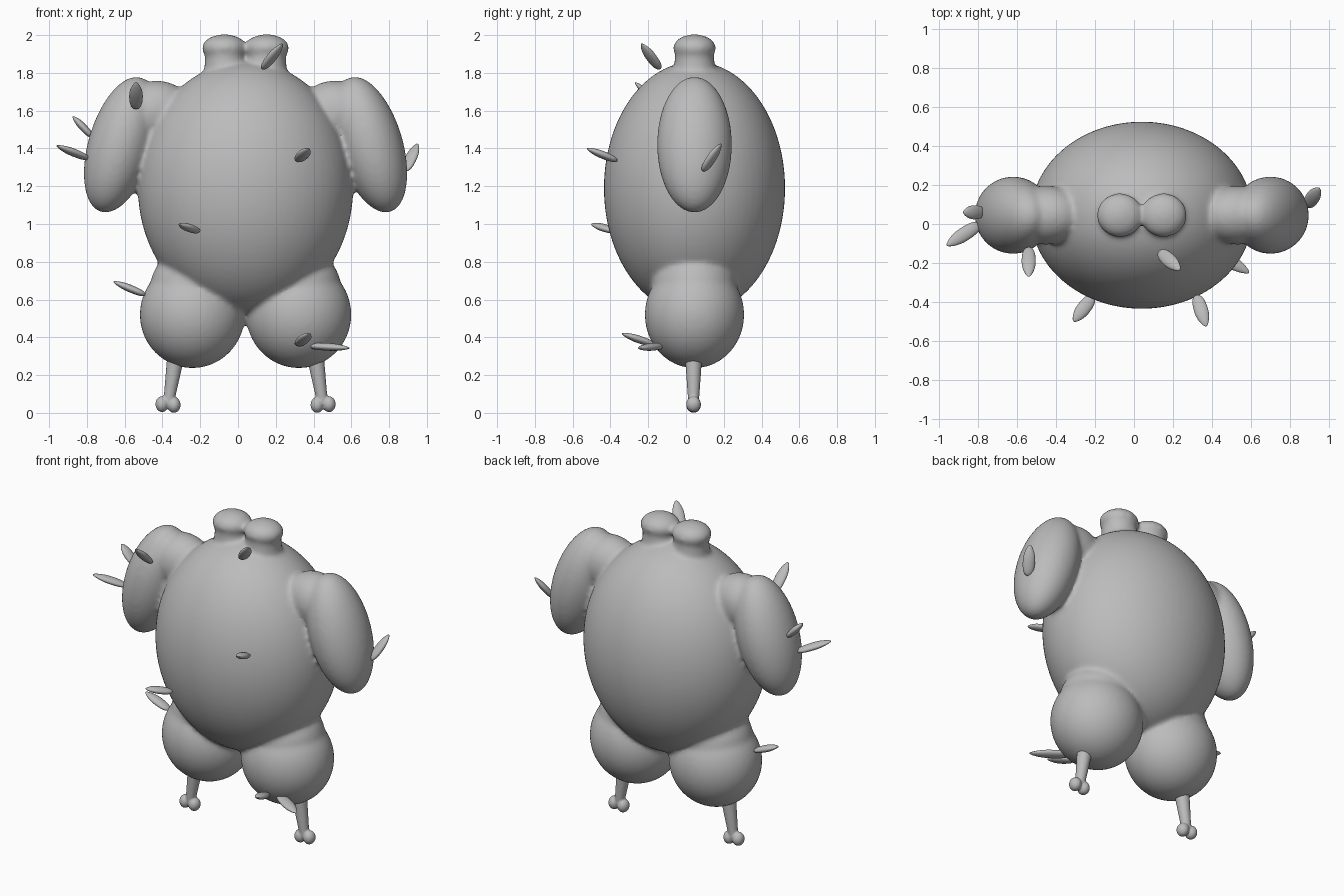
import bpy, bmesh, math
from mathutils import Matrix, Vector

cube = bpy.data.objects.get("Cube")
if cube:
    bpy.data.objects.remove(cube)

CX, CY = 0.04, 0.045  # centre line of the bird

grey = bpy.data.materials.new("plain grey")
grey.use_nodes = True
COLOUR = (0.5, 0.5, 0.5, 1)
grey.diffuse_color = COLOUR
grey.node_tree.nodes["Principled BSDF"].inputs["Base Color"].default_value = COLOUR


def ball(bm, centre, radii, tilt=0.0):
    """Ellipsoid, tilted about the front-to-back axis."""
    m = (Matrix.Translation(centre) @ Matrix.Rotation(tilt, 4, 'Y')
         @ Matrix.Diagonal((*radii, 1)))
    bmesh.ops.create_uvsphere(bm, u_segments=64, v_segments=40, radius=1, matrix=m)


def rod(bm, a, b, ra, rb):
    """Tapered cylinder from a to b."""
    a, b = Vector(a), Vector(b)
    d = b - a
    m = Matrix.Translation((a + b) / 2) @ d.to_track_quat('Z', 'Y').to_matrix().to_4x4()
    bmesh.ops.create_cone(bm, cap_ends=True, segments=32, radius1=ra, radius2=rb,
                          depth=d.length, matrix=m)


def finish(bm, name):
    me = bpy.data.meshes.new(name)
    bm.to_mesh(me)
    bm.free()
    me.materials.append(grey)
    for p in me.polygons:
        p.use_smooth = True
    ob = bpy.data.objects.new(name, me)
    bpy.context.collection.objects.link(ob)
    return ob


def fuse(ob, voxel, rounds):
    """Merge overlapping volumes and soften the joins."""
    r = ob.modifiers.new("fuse", 'REMESH')
    r.mode = 'VOXEL'
    r.voxel_size = voxel
    r.use_smooth_shade = True
    s = ob.modifiers.new("soften", 'SMOOTH')
    s.factor = 0.5
    s.iterations = rounds


# Plump body with wings, thighs and the two neck lobes
bm = bmesh.new()
ball(bm, (CX, CY, 1.19), (0.57, 0.48, 0.67))
for s in (-1, 1):
    ball(bm, (CX + s * 0.66, CY, 1.42), (0.172, 0.198, 0.372), -s * 0.29)   # wing
    ball(bm, (CX + s * 0.49, CY, 1.59), (0.2, 0.15, 0.165), s * 0.3)        # shoulder
    ball(bm, (CX + s * 0.282, CY, 0.52), (0.278, 0.263, 0.283))             # thigh
    ball(bm, (CX + s * 0.27, CY, 0.66), (0.235, 0.225, 0.22))               # hip
    ball(bm, (CX + s * 0.112, CY, 1.932), (0.119, 0.113, 0.072))            # neck lobe
    rod(bm, (CX + s * 0.11, CY, 1.75), (CX + s * 0.11, CY, 1.93), 0.115, 0.1)
fuse(finish(bm, "bird_body"), 0.013, 12)

# Leg bones with a double knuckle at the end
for s, side in ((-1, "right"), (1, "left")):
    bm = bmesh.new()
    rod(bm, (CX + s * 0.36, CY - 0.005, 0.36), (CX + s * 0.408, CY - 0.005, 0.05), 0.05, 0.028)
    for dx, dz in ((0.379, 0.042), (0.442, 0.046)):
        ball(bm, (CX + s * dx, CY - 0.005, dz), (0.035, 0.039, 0.042))
    fuse(finish(bm, side + "_leg_bone"), 0.006, 4)

# Flat pointed seeds: buried end and free tip of each
SEEDS = [
    ((0.13, -0.14, 1.82), (0.235, -0.235, 1.955)),
    ((-0.54, -0.12, 1.61), (-0.54, -0.27, 1.75)),
    ((-0.77, 0.06, 1.46), (-0.875, 0.06, 1.57)),
    ((-0.79, 0, 1.345), (-0.96, -0.11, 1.415)),
    ((0.32, -0.365, 1.335), (0.37, -0.525, 1.4)),
    ((-0.21, -0.37, 0.96), (-0.31, -0.5, 1)),
    ((0.885, 0.09, 1.28), (0.95, 0.185, 1.425)),
    ((-0.49, 0, 0.625), (-0.66, 0, 0.695)),
    ((0.32, -0.165, 0.36), (0.375, -0.34, 0.42)),
    ((0.375, -0.12, 0.355), (0.59, -0.25, 0.343)),
]
for i, (a, b) in enumerate(SEEDS, 1):
    a, b = Vector(a), Vector(b)
    along = (b - a).normalized()
    wide = along.cross(Vector((0, 0, 1))).normalized()
    thin = wide.cross(along)
    bm = bmesh.new()
    bmesh.ops.create_uvsphere(bm, u_segments=24, v_segments=16, radius=1)
    for v in bm.verts:
        taper = 1 - 0.3 * v.co.z * abs(v.co.z)
        v.co = ((a + b) / 2 + along * v.co.z * (b - a).length / 2
                + wide * v.co.x * 0.036 * taper + thin * v.co.y * 0.02 * taper)
    bmesh.ops.recalc_face_normals(bm, faces=bm.faces)
    finish(bm, f"seed_{i}")
